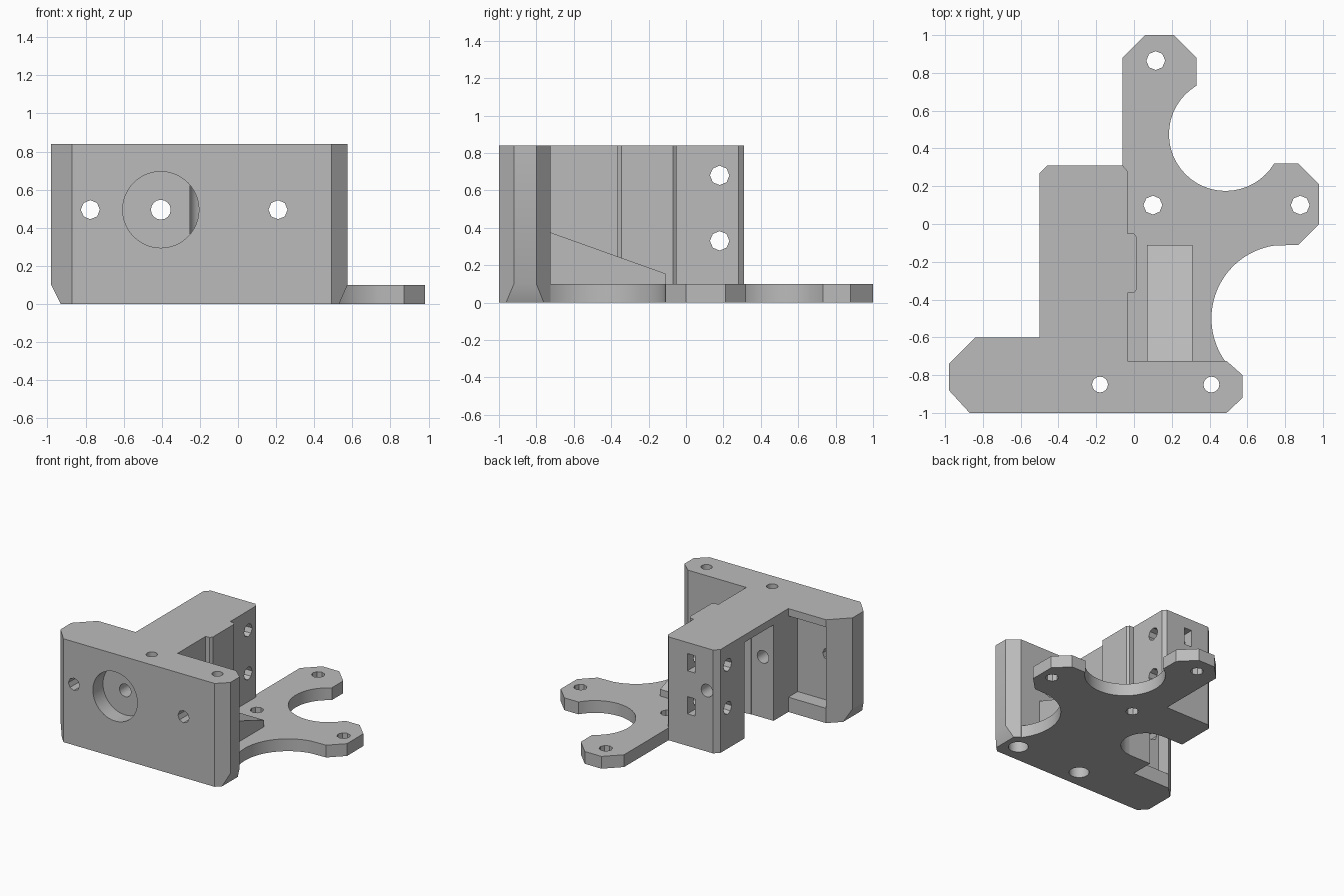
import bpy, bmesh, math
from mathutils import Matrix, Vector

scene = bpy.context.scene
if "Cube" in bpy.data.objects:
    bpy.data.objects.remove(bpy.data.objects["Cube"])

grey = bpy.data.materials.new("plain grey")
grey.use_nodes = True
colour = (0.5, 0.5, 0.5, 1)
grey.diffuse_color = colour
grey.node_tree.nodes["Principled BSDF"].inputs["Base Color"].default_value = colour


def make(name, bm):
    bmesh.ops.recalc_face_normals(bm, faces=bm.faces)
    mesh = bpy.data.meshes.new(name)
    bm.to_mesh(mesh)
    bm.free()
    mesh.materials.append(grey)
    ob = bpy.data.objects.new(name, mesh)
    scene.collection.objects.link(ob)
    return ob


def prism(name, pts, low, high, axis="z"):
    """Extrude a closed outline along z, or a (y, z) outline along x."""
    bm = bmesh.new()
    if axis == "z":
        verts = [bm.verts.new((a, b, low)) for a, b in pts]
        move = Vector((0, 0, high - low))
    else:
        verts = [bm.verts.new((low, a, b)) for a, b in pts]
        move = Vector((high - low, 0, 0))
    face = bm.faces.new(verts)
    new = bmesh.ops.extrude_face_region(bm, geom=[face])["geom"]
    bmesh.ops.translate(bm, vec=move, verts=[g for g in new if isinstance(g, bmesh.types.BMVert)])
    return make(name, bm)


def box(name, x0, x1, y0, y1, z0, z1):
    return prism(name, [(x0, y0), (x1, y0), (x1, y1), (x0, y1)], z0, z1)


def rod(name, axis, centre, radius, low, high, sides=8):
    """Cylinder along an axis; centre holds the other two coordinates in order."""
    bm = bmesh.new()
    bmesh.ops.create_cone(bm, cap_ends=True, segments=sides, radius1=radius,
                          radius2=radius, depth=high - low)
    turn = {"x": Matrix.Rotation(math.pi / 2, 4, "Y"),
            "y": Matrix.Rotation(math.pi / 2, 4, "X"), "z": Matrix()}[axis]
    place = list(centre)
    place.insert("xyz".index(axis), (low + high) / 2)
    bmesh.ops.transform(bm, matrix=Matrix.Translation(place) @ turn, verts=bm.verts)
    return make(name, bm)


def boolean(target, tools, operation):
    """Apply each tool to the target and remove the tool."""
    for tool in tools:
        mod = target.modifiers.new("bool", "BOOLEAN")
        mod.operation, mod.solver, mod.object = operation, "EXACT", tool
        bpy.context.view_layer.update()
        graph = bpy.context.evaluated_depsgraph_get()
        mesh = bpy.data.meshes.new_from_object(target.evaluated_get(graph))
        target.modifiers.clear()
        target.data = mesh
        bpy.data.objects.remove(tool)


def arc(cx, cy, r, start, end, steps=28):
    angles = [math.radians(start + (end - start) * i / steps) for i in range(steps + 1)]
    return [(cx + r * math.cos(a), cy + r * math.sin(a)) for a in angles]


TOP, BASE = 0.84, 0.1

# Front wall with chamfered ends, tapered near the floor
wall = prism("bracket_body", [(-.87, -1), (.49, -1), (.575, -.92), (.575, -.8), (.49, -.725),
                              (-.3, -.725), (-.3, -.6), (-.84, -.6), (-.98, -.74), (-.98, -.88)], 0, TOP)
for end, inset in ((-.98, -.93), (.575, .53)):
    taper = box("taper_cutter", min(end, inset), max(end, inset), -1.1, -.5, -.1, BASE)
    for v in taper.data.vertices:
        if abs(v.co.x - inset) < .001:
            v.co.x = end if v.co.z > 0 else end + 2 * (inset - end)
        else:
            v.co.x = end + (end - inset)
    boolean(wall, [taper], "DIFFERENCE")

# Drive housing behind the wall, with a raised strip on its left side
housing = prism("housing", [(-.5, -.75), (-.035, -.75), (-.035, -.365), (0, -.365), (.015, -.345),
                            (.015, -.07), (0, -.05), (-.035, -.05), (-.035, .28), (-.06, .31),
                            (-.46, .31), (-.5, .27)], 0, TOP)

# Motor plate with two arms and round clearances
plate = prism("motor_plate", [(-.1, -.8), (-.1, .25), (-.06, .25), (-.06, .88), (.06, 1), (.21, 1),
                              (.33, .88)] + arc(.485, .475, .3, 121, 329)
              + [(.87, .32), (.98, .21), (.98, 0), (.87, -.11)]
              + arc(.8, -.5, .39, 99, 216) + [(.48, -.8)], 0, BASE)

# Sloping rib on the plate
rib = prism("rib", [(-.8, .05), (-.11, .05), (-.11, .155), (-.725, .375), (-.8, .375)], .07, .31, "x")
boolean(wall, [housing, plate, rib], "UNION")

# Open drive chamber, idler pocket and shaft recess
cuts = [box("chamber", -.6, -.3, -.41, -.04, -.1, TOP - .06),
        rod("chamber_end", "z", (-.3, -.225), .183, -.1, TOP - .06, 32),
        box("pocket", -.84, -.5, -.72, -.5, .12, TOP - .06),
        rod("shaft_recess", "y", (-.405, .495), .2, -1.1, -.87, 48)]

# Bolt holes along each direction
cuts += [rod("shaft_hole", "y", (-.405, .495), .052, -1.1, .5, 16)]
cuts += [rod("wall_hole", "y", (x, .495), .05, -1.1, -.5) for x in (-.775, .21)]
for x in (-.18, .41):
    cuts += [rod("screw_hole", "z", (x, -.85), .042, .5, 1, 16),
             rod("screw_bore", "z", (x, -.85), .075, -.1, .7, 20)]
cuts += [rod("motor_hole", "z", c, .05, -.1, .2) for c in ((.115, .865), (.1, .1), (.88, .1))]

# Side holes with nut slots in the rear column
for z in (.68, .33):
    cuts += [rod("side_hole", "x", (.18, z), .052, -.6, .1),
             box("nut_slot", -.3, -.23, .1, .4, z - .07, z + .07)]
boolean(wall, cuts, "DIFFERENCE")

# Smooth round walls and keep edges sharp
bpy.ops.object.select_all(action="DESELECT")
wall.select_set(True)
bpy.context.view_layer.objects.active = wall
bpy.ops.object.shade_smooth_by_angle(angle=math.radians(25))
